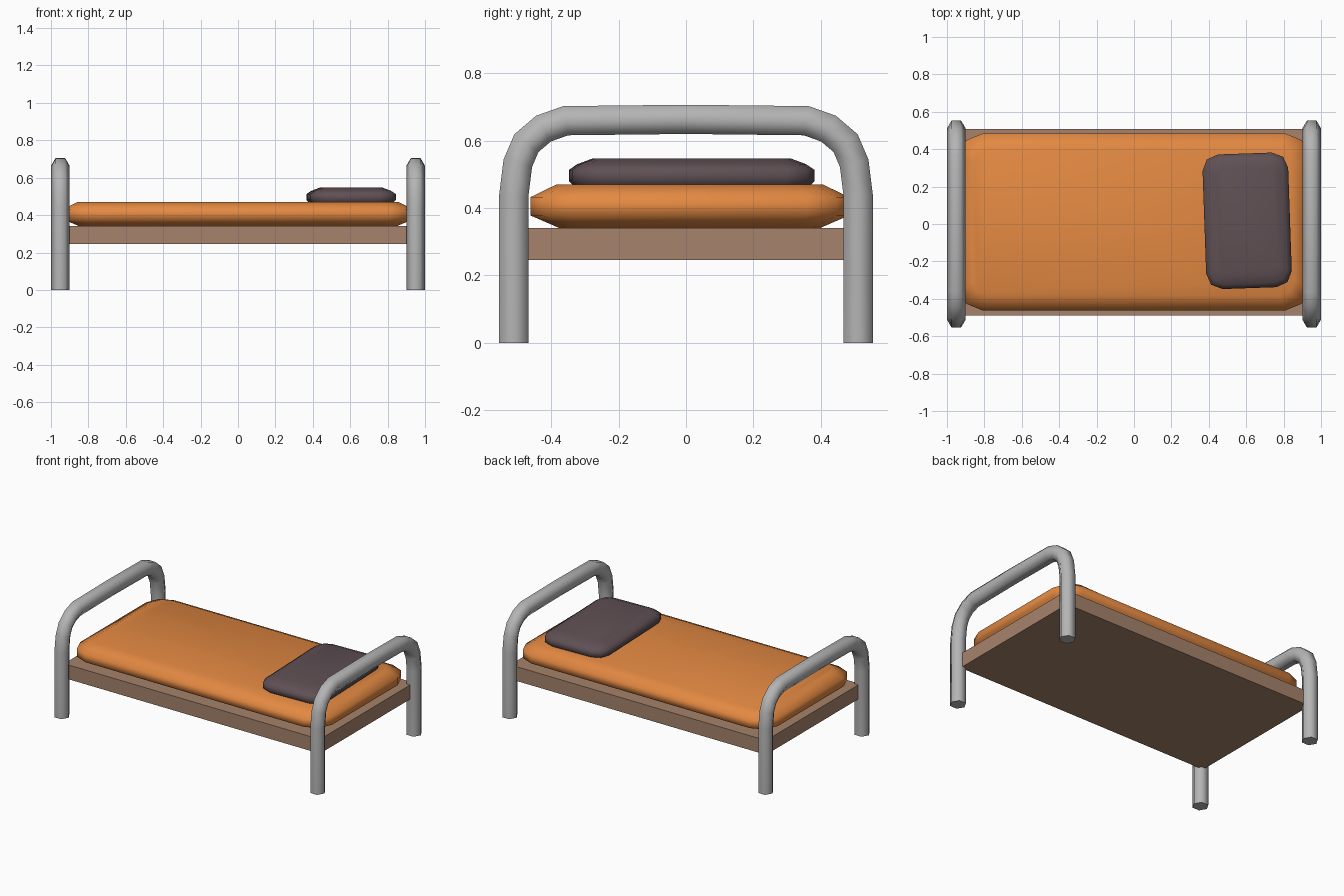
import bpy, bmesh, math
from mathutils import Vector

if "Cube" in bpy.data.objects:
    bpy.data.objects.remove(bpy.data.objects["Cube"])


def material(name, rgb):
    m = bpy.data.materials.new(name)
    m.diffuse_color = (*rgb, 1)
    m.use_nodes = True
    m.node_tree.nodes["Principled BSDF"].inputs["Base Color"].default_value = m.diffuse_color
    return m


METAL = material("grey metal", (0.46, 0.46, 0.46))
WOOD = material("brown wood", (0.38, 0.225, 0.147))
ORANGE = material("orange fabric", (0.77, 0.25, 0.054))
PLUM = material("dark plum fabric", (0.115, 0.08, 0.089))


def loft(name, rings, mat, smooth=True):
    """Skin a list of equal-length rings and cap both ends."""
    bm = bmesh.new()
    vs = [[bm.verts.new(p) for p in ring] for ring in rings]
    n = len(vs[0])
    for a, b in zip(vs, vs[1:]):
        for i in range(n):
            j = (i + 1) % n
            bm.faces.new((a[i], a[j], b[j], b[i]))
    bm.faces.new(vs[0])
    bm.faces.new(vs[-1])
    bmesh.ops.recalc_face_normals(bm, faces=bm.faces)
    me = bpy.data.meshes.new(name)
    bm.to_mesh(me)
    bm.free()
    me.materials.append(mat)
    ob = bpy.data.objects.new(name, me)
    bpy.context.collection.objects.link(ob)
    if smooth:
        bpy.ops.object.select_all(action='DESELECT')
        ob.select_set(True)
        bpy.context.view_layer.objects.active = ob
        bpy.ops.object.shade_smooth_by_angle(angle=math.radians(75))
    return ob


def rounded_rect(hx, hy, r, z, segs=2):
    """Rectangle outline with segmented round corners."""
    pts = []
    for k, (sx, sy) in enumerate(((1, 1), (-1, 1), (-1, -1), (1, -1))):
        for i in range(segs + 1):
            a = math.pi / 2 * (k + i / segs)
            pts.append((sx * (hx - r) + r * math.cos(a),
                        sy * (hy - r) + r * math.sin(a), z))
    return pts


def cushion(name, hx, hy, r, levels, mat):
    """Padded block from (height, inset) levels."""
    return loft(name, [rounded_rect(hx - d, hy - d, max(r - d * 0.6, 0.02), z)
                       for z, d in levels], mat)


# Bent tube end frames, six-sided
half = [(-0.511, 0), (-0.511, 0.437), (-0.499, 0.533), (-0.4735, 0.5925),
        (-0.423, 0.6355), (-0.357, 0.659)]
path = half + [(0, 0.663)] + [(-y, z) for y, z in reversed(half)]
path = [Vector(p) for p in path]
R = 0.05
for side, x0 in (("foot", -0.95), ("head", 0.95)):
    rings = []
    for i, p in enumerate(path):
        t0 = (p - path[i - 1]).normalized() if i else Vector((0, 1))
        t1 = (path[i + 1] - p).normalized() if i < len(path) - 1 else Vector((0, -1))
        t = (t0 + t1).normalized()
        n = Vector((-t.y, t.x)) / max(t.dot(t0), 0.5)
        rings.append([(x0 + R * math.cos(k * math.pi / 3),
                       p.x + n.x * R * math.sin(k * math.pi / 3),
                       p.y + n.y * R * math.sin(k * math.pi / 3))
                      for k in range(6)])
    loft(side + "_tube_frame", rings, METAL)

# Bed base board
loft("base_board", [[(-0.95, -0.488, z), (0.95, -0.488, z),
                     (0.95, 0.508, z), (-0.95, 0.508, z)]
                    for z in (0.245, 0.341)], WOOD, smooth=False)

# Mattress
mattress = cushion("mattress", 0.935, 0.473, 0.125,
                   [(0.341, 0.085), (0.378, 0.0), (0.432, 0.0), (0.47, 0.078)],
                   ORANGE)
mattress.location.y = 0.011

# Pillow, turned slightly
pillow = cushion("pillow", 0.229, 0.36, 0.085,
                 [(0.45, 0.03), (0.48, 0.0), (0.513, 0.0), (0.53, 0.025),
                  (0.547, 0.07)], PLUM)
pillow.location = (0.605, 0.017, 0)
pillow.rotation_euler.z = math.radians(2)
